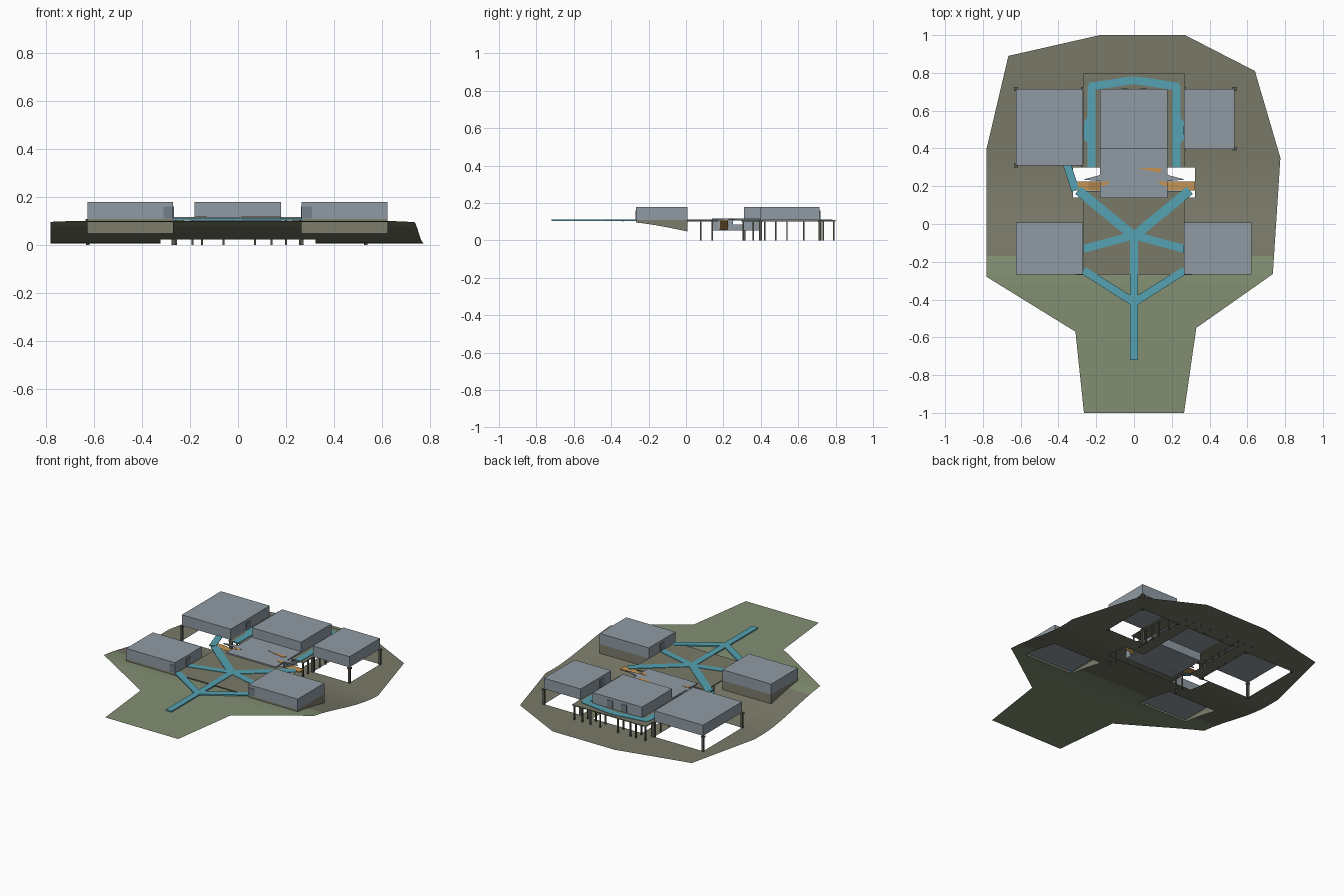
import bpy, bmesh, math
from mathutils import Vector

if "Cube" in bpy.data.objects:
    bpy.data.objects.remove(bpy.data.objects["Cube"])


def mat(name, c):
    m = bpy.data.materials.new(name)
    m.diffuse_color = (*c, 1)
    m.use_nodes = True
    m.node_tree.nodes["Principled BSDF"].inputs["Base Color"].default_value = m.diffuse_color
    return m


GREY = mat("pale grey", (0.28, 0.33, 0.37))
DARKGREY = mat("door grey", (0.17, 0.21, 0.24))
TEAL = mat("path teal", (0.09, 0.36, 0.44))
BROWN = mat("earth brown", (0.19, 0.19, 0.14))
GREEN = mat("grass green", (0.225, 0.275, 0.17))
ORANGE = mat("ramp orange", (0.55, 0.30, 0.09))
POST = mat("post brown", (0.10, 0.10, 0.08))
BASE = mat("base olive", (0.20, 0.20, 0.15))


def finish(name, bm, *mats):
    me = bpy.data.meshes.new(name)
    bm.to_mesh(me)
    bm.free()
    for m in mats:
        me.materials.append(m)
    ob = bpy.data.objects.new(name, me)
    bpy.context.collection.objects.link(ob)
    return ob


def add_prism(bm, pts, z0, z1):
    """Extrude a flat outline; z1 may be a function of the point."""
    lo = [bm.verts.new((x, y, z0)) for x, y in pts]
    hi = [bm.verts.new((x, y, z1)) for x, y in pts]
    n = len(pts)
    fs = [bm.faces.new(lo[::-1]), bm.faces.new(hi)]
    for i in range(n):
        j = (i + 1) % n
        fs.append(bm.faces.new((lo[i], lo[j], hi[j], hi[i])))
    bmesh.ops.recalc_face_normals(bm, faces=fs)


def rect(x0, x1, y0, y1):
    return [(x0, y0), (x1, y0), (x1, y1), (x0, y1)]


def boxes(name, m, *specs):
    bm = bmesh.new()
    for x0, x1, y0, y1, z0, z1 in specs:
        add_prism(bm, rect(x0, x1, y0, y1), z0, z1)
    return finish(name, bm, m)


def ground(y):
    """Hillside profile: upper shelf, S-shaped slope, lower shelf."""
    t = min(max((y + 0.36) / 0.68, 0), 1)
    return 0.1 - 0.093 * t * t * (3 - 2 * t)


# Pod footprints
FRONT_PODS = [(-0.625, -0.27, -0.268, 0.008), (0.265, 0.622, -0.268, 0.008)]
BACK_PODS = [(-0.625, -0.27, 0.31, 0.715), (0.265, 0.532, 0.398, 0.715)]
CENTRE = (-0.18, 0.178, 0.4, 0.715)

# Terrain sheet with openings under the buildings
outline = [(-0.18, 1), (-0.665, 0.89), (-0.78, 0.4), (-0.78, -0.28), (-0.31, -0.57),
           (-0.265, -1), (0.265, -1), (0.33, -0.55), (0.735, -0.265), (0.775, 0.35),
           (0.64, 0.81), (0.27, 1)]
holes = FRONT_PODS + BACK_PODS + [CENTRE, (-0.18, 0.178, 0.3, 0.4), (-0.322, 0.322, 0.14, 0.3)]
bm = bmesh.new()
bm.faces.new([bm.verts.new((x, y, 0)) for x, y in outline])
xs = {v for h in holes for v in h[:2]}
ys = {v for h in holes for v in h[2:]} | {-0.36 + 0.04 * i for i in range(18)} | {-0.17}
for axis, cuts in ((0, xs), (1, ys)):
    for c in sorted(cuts):
        co, no = Vector((0, 0, 0)), Vector((0, 0, 0))
        co[axis], no[axis] = c, 1
        bmesh.ops.bisect_plane(bm, geom=bm.verts[:] + bm.edges[:] + bm.faces[:],
                               plane_co=co, plane_no=no, dist=1e-5)
gone = []
for f in bm.faces:
    c = f.calc_center_median()
    if any(h[0] < c.x < h[1] and h[2] < c.y < h[3] for h in holes):
        gone.append(f)
    f.material_index = 1 if c.y > -0.17 else 0
bmesh.ops.delete(bm, geom=gone, context='FACES')
for v in bm.verts:
    v.co.z = ground(v.co.y)
bmesh.ops.recalc_face_normals(bm, faces=bm.faces[:])
if sum(f.normal.z for f in bm.faces) < 0:
    bmesh.ops.reverse_faces(bm, faces=bm.faces[:])
finish("terrain", bm, GREEN, BROWN)

# Pods
for i, p in enumerate(FRONT_PODS + BACK_PODS + [CENTRE]):
    boxes(f"pod_{i}", GREY, (*p, 0.108, 0.178))

# Hillside base walls under the front pods
for i, (x0, x1, y0, y1) in enumerate(FRONT_PODS):
    bm = bmesh.new()
    n = 8
    yy = [y0 + (y1 - y0) * k / n for k in range(n + 1)]
    loop = [(x1, y) for y in yy] + [(x0, y) for y in yy[::-1]]
    lo = [bm.verts.new((x, y, ground(y))) for x, y in loop]
    hi = [bm.verts.new((x, y, 0.108)) for x, y in loop]
    for a in range(len(loop)):
        b = (a + 1) % len(loop)
        bm.faces.new((lo[a], lo[b], hi[b], hi[a]))
    finish(f"pod_base_{i}", bm, BASE)

# Decks
boxes("front_deck", BROWN, (-0.268, 0.268, -0.268, 0.175, 0.102, 0.108))
boxes("back_deck", BROWN, (-0.268, -0.18, 0.298, 0.8, 0.102, 0.108),
      (0.178, 0.268, 0.298, 0.8, 0.102, 0.108),
      (-0.18, 0.178, 0.715, 0.8, 0.102, 0.108))

# Sunken hall with side doorways and windows
hall = [(-0.18, 0.178, 0.138, 0.4, 0.109, 0.116), (-0.18, 0.178, 0.138, 0.4, 0.053, 0.059),
        (-0.18, 0.178, 0.138, 0.144, 0.059, 0.109), (-0.18, 0.178, 0.394, 0.4, 0.059, 0.109)]
for x in (-0.18, 0.172):
    hall += [(x, x + 0.006, 0.144, 0.175, 0.059, 0.109), (x, x + 0.006, 0.222, 0.25, 0.059, 0.109),
             (x, x + 0.006, 0.25, 0.31, 0.059, 0.085), (x, x + 0.006, 0.31, 0.394, 0.059, 0.109)]
boxes("sunken_hall", GREY, *hall)

# Orange ramps, roof inlays and grey fins, mirrored
bm, fins = bmesh.new(), bmesh.new()
for s in (-1, 1):
    ring = []
    for x, z in ((0.322, 0.108), (0.24, 0.108), (0.13, 0.06)):
        ring.append([bm.verts.new((s * x, y, z - d)) for y, d in
                     ((0.178, 0), (0.225, 0), (0.225, 0.008), (0.178, 0.008))])
    for a, b in zip(ring, ring[1:]):
        for k in range(4):
            bm.faces.new((a[k], a[k - 1], b[k - 1], b[k]))
    bm.faces.new(ring[0])
    bm.faces.new(ring[-1][::-1])
    add_prism(bm, [(s * 0.176, 0.197), (s * 0.14, 0.21), (s * 0.13, 0.227), (s * 0.176, 0.225)],
              0.116, 0.118)
    add_prism(fins, [(s * 0.27, 0.235), (s * 0.17, 0.226), (s * 0.17, 0.262)], 0.109, 0.116)
add_prism(bm, [(0.015, 0.297), (0.14, 0.27), (0.145, 0.297)], 0.116, 0.118)
bmesh.ops.recalc_face_normals(bm, faces=bm.faces[:])
finish("ramps", bm, ORANGE)
finish("canopy_fins", fins, GREY)


# Walkway ribbons
def ribbon(bm, pts, w, z0=0.106, z1=0.111):
    for a, b in zip(pts, pts[1:]):
        a, b = Vector(a), Vector(b)
        d = (b - a).normalized()
        n = Vector((-d.y, d.x)) * w / 2
        add_prism(bm, [tuple(q) for q in (a - n, b - n, b + n, a + n)], z0, z1)


bm = bmesh.new()
ribbon(bm, [(0, -0.72), (0, -0.05)], 0.042, 0.103)
for s in (-1, 1):
    ribbon(bm, [(0, -0.415), (s * 0.268, -0.245)], 0.042, 0.103)
    ribbon(bm, [(0, -0.06), (s * 0.268, -0.132)], 0.042)
    ribbon(bm, [(0, -0.065), (s * 0.295, 0.178)], 0.05)
    ribbon(bm, [(s * 0.225, 0.298), (s * 0.225, 0.735)], 0.042)
    ribbon(bm, [(s * 0.235, 0.727), (0, 0.762)], 0.042)
    add_prism(bm, [(s * 0.24, 0.42), (s * 0.265, 0.45), (s * 0.265, 0.54), (s * 0.24, 0.57)],
              0.106, 0.111)
ribbon(bm, [(-0.31, 0.178), (-0.355, 0.315)], 0.042)
finish("walkways", bm, TEAL)

# Stilts under decks, hall and back pods
spots = [(s * 0.258, y, 0.004) for s in (-1, 1) for y in (0.08, 0.14, 0.305, 0.36, 0.42, 0.48,
                                                          0.54, 0.63, 0.72, 0.79)]
spots += [(x, y, 0.004) for x in (-0.19, -0.15, -0.06, 0.07, 0.14, 0.2) for y in (0.735, 0.79)]
spots += [(x, y, 0.007) for x0, x1, y0, y1 in BACK_PODS for x in (x0, x1) for y in (y0, y1)]
boxes("stilts", POST, *[(x - r, x + r, y - r, y + r, 0, 0.106) for x, y, r in spots])
boxes("post_caps", POST, *[(x - 0.01, x + 0.01, y - 0.01, y + 0.01, 0.098, 0.108)
                           for x, y, r in spots if r > 0.005])

# Thin door plates facing the walkways
doors = []
for x in (-0.27, 0.262):
    doors.append((x, x + 0.003, -0.155, -0.11, 0.111, 0.16))
doors += [(x, x + 0.04, 0.715, 0.718, 0.111, 0.16) for x in (-0.07, 0.03)]
doors += [(-0.27, -0.267, 0.47, 0.52, 0.111, 0.16), (0.262, 0.265, 0.47, 0.52, 0.111, 0.16)]
doors += [(x, x + 0.04, -0.271, -0.268, 0.111, 0.16) for x in (-0.31, 0.268)]
boxes("doors", DARKGREY, *doors)
